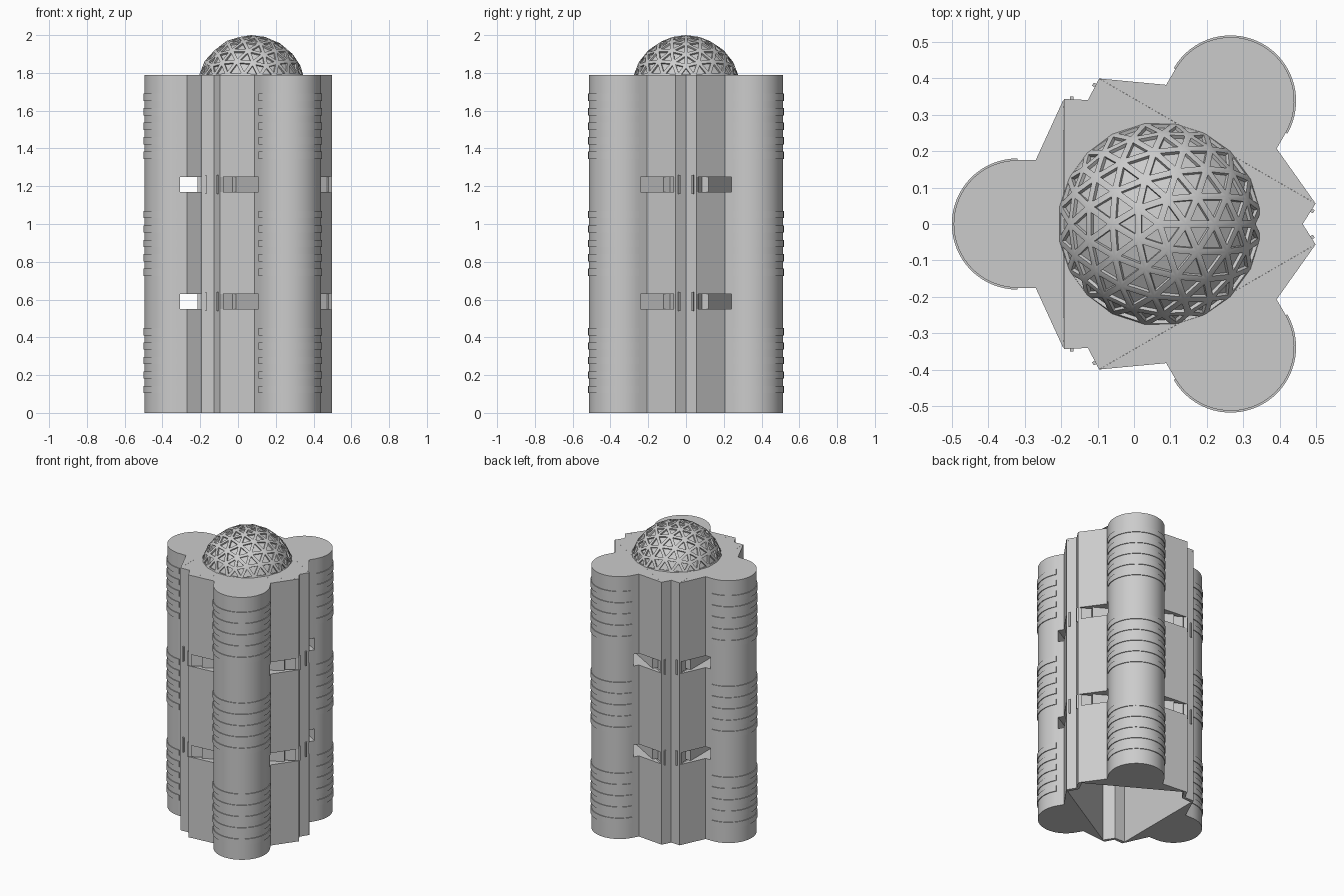
import bpy, bmesh, math
from mathutils import Vector

if "Cube" in bpy.data.objects:
    bpy.data.objects.remove(bpy.data.objects["Cube"])

CX = 0.07                  # axis of the three-fold plan
LOBE, R = 0.39, 0.175      # lobe centre distance and radius
TOP = 1.79
STOREYS = [(0.0, 0.55), (0.63, 1.17), (1.25, TOP)]
SLOTS = [(0.55, 0.63), (1.17, 1.25)]


def place(u, t, a):
    """Local outward/tangent coordinates to plan x, y."""
    return (CX + u * math.cos(a) - t * math.sin(a),
            u * math.sin(a) + t * math.cos(a))


def prism(bm, pts, z0, z1):
    lo = [bm.verts.new((x, y, z0)) for x, y in pts]
    hi = [bm.verts.new((x, y, z1)) for x, y in pts]
    n = len(pts)
    bm.faces.new(lo[::-1])
    bm.faces.new(hi)
    for i in range(n):
        j = (i + 1) % n
        bm.faces.new((lo[i], lo[j], hi[j], hi[i]))


def finish(bm, name, smooth=True):
    bmesh.ops.recalc_face_normals(bm, faces=bm.faces[:])
    me = bpy.data.meshes.new(name)
    bm.to_mesh(me)
    bm.free()
    ob = bpy.data.objects.new(name, me)
    bpy.context.collection.objects.link(ob)
    if smooth:
        bpy.context.view_layer.objects.active = ob
        ob.select_set(True)
        bpy.ops.object.shade_smooth_by_angle(angle=math.radians(25))
        ob.select_set(False)


def arc(r, n=32):
    return [(LOBE + r * math.cos(b), r * math.sin(b))
            for b in (-math.pi / 2 + math.pi * i / n for i in range(n + 1))]


def box(u0, u1, t):
    return [(u0, -t), (u1, -t), (u1, t), (u0, t)]


wing = [(0.263, -0.343), (0.34, -R)] + arc(R) + [(0.34, R), (0.263, 0.343)]
neck = [(0.378, -R)] + arc(R) + [(0.378, R)]

for k in range(3):
    a = math.pi + k * 2 * math.pi / 3

    def put(bm, profile, z0, z1, ang=a):
        prism(bm, [place(u, t, ang) for u, t in profile], z0, z1)

    # Wing: lobed storeys separated by open slots
    bm = bmesh.new()
    for z0, z1 in STOREYS:
        put(bm, wing, z0, z1)
    for z0, z1 in SLOTS:
        put(bm, neck, z0, z1)
        put(bm, box(0.246, 0.284, 0.256), z0, z1)
        put(bm, box(0.236, 0.246, 0.35), z0 - 0.01, z1 + 0.01)
    finish(bm, f"wing_{k + 1}")

    # Raised balcony bands around the outer half of each lobe
    bm = bmesh.new()
    for s in range(3):
        for i in range(5):
            z1 = 0.45 + 0.62 * s - 0.0767 * i
            put(bm, arc(R + 0.005), z1 - 0.039, z1)
    finish(bm, f"balcony_bands_{k + 1}")

    # Notched corner strip between neighbouring wings
    bm = bmesh.new()
    put(bm, [(0.428, -0.056), (0.393, 0), (0.428, 0.056), (0.408, 0.068),
             (0.373, 0), (0.408, -0.068)], 0.0, TOP - 0.015, a + math.pi / 3)
    finish(bm, f"corner_strip_{k + 1}", False)

# Roof slab over the hollow core
roof = []
for k in range(3):
    a = k * 2 * math.pi / 3
    roof += [place(u, t, a) for u, t in
             ((0.4285, -0.056), (0.393, 0), (0.4285, 0.056))]
bm = bmesh.new()
prism(bm, roof, TOP - 0.015, TOP)
finish(bm, "roof_slab", False)

# Geodesic dome: triangular panels recessed between struts
bm = bmesh.new()
bmesh.ops.create_icosphere(bm, subdivisions=3, radius=0.29)
panels = bm.faces[:]
bmesh.ops.inset_individual(bm, faces=panels, thickness=0.009, depth=0.0,
                           use_even_offset=True)
bmesh.ops.inset_individual(bm, faces=panels, thickness=0.0006, depth=-0.010,
                           use_even_offset=True)
bmesh.ops.translate(bm, verts=bm.verts[:], vec=(CX, 0, 1.71))
bmesh.ops.bisect_plane(bm, geom=bm.verts[:] + bm.edges[:] + bm.faces[:],
                       plane_co=(0, 0, TOP - 0.005), plane_no=(0, 0, 1),
                       clear_inner=True)
finish(bm, "geodesic_dome")
